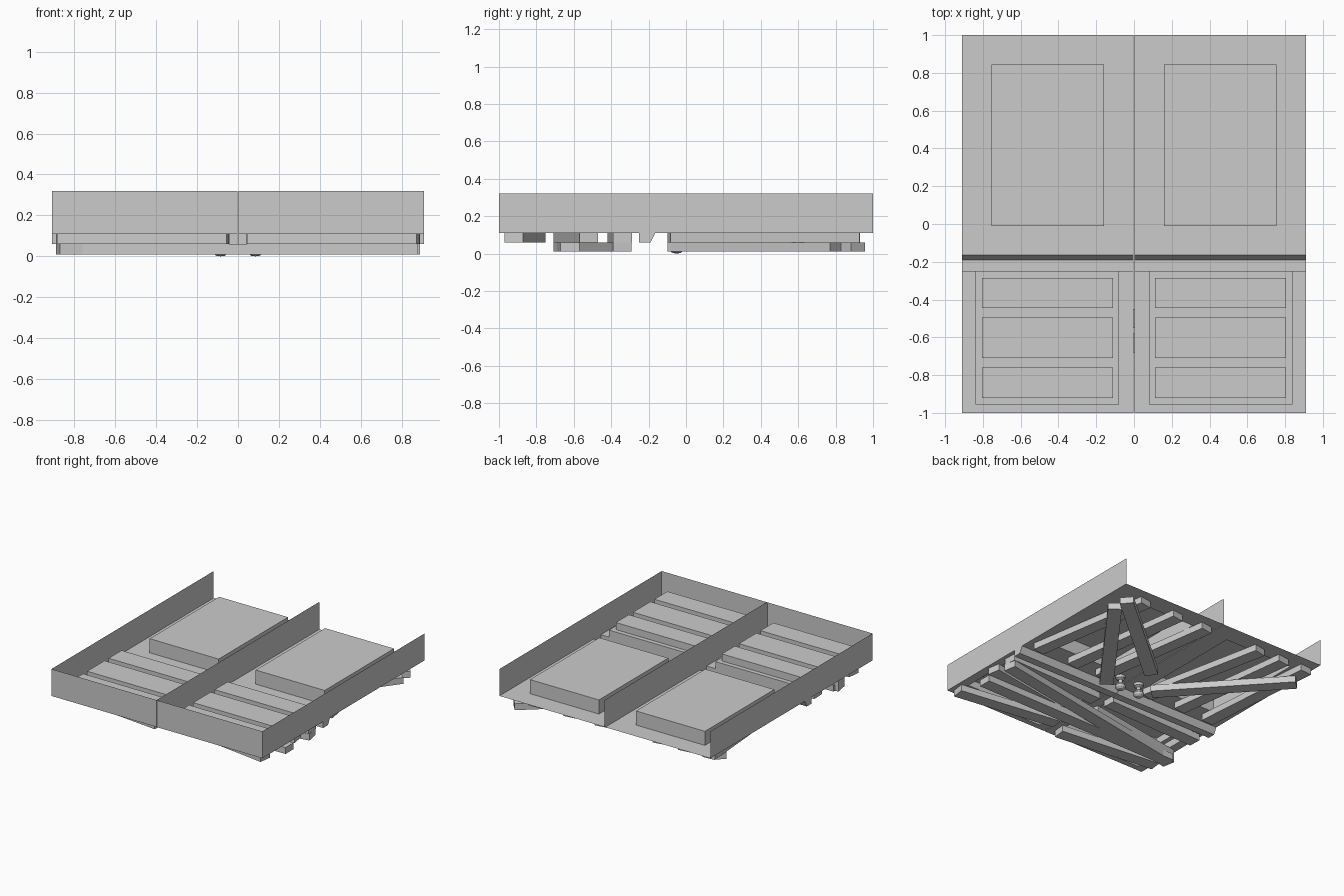
import bpy, bmesh, math

if "Cube" in bpy.data.objects:
    bpy.data.objects.remove(bpy.data.objects["Cube"])

FLOOR, RIM = 0.11, 0.32


def finish(name, bm):
    bmesh.ops.remove_doubles(bm, verts=bm.verts, dist=1e-5)
    bmesh.ops.recalc_face_normals(bm, faces=bm.faces)
    me = bpy.data.meshes.new(name)
    bm.to_mesh(me)
    bm.free()
    ob = bpy.data.objects.new(name, me)
    bpy.context.collection.objects.link(ob)
    return ob


def quad(bm, *pts):
    bm.faces.new([bm.verts.new(p) for p in pts])


# Recess levels of the door sheet; None leaves the gap for the ledge
def level(x, y):
    if -0.25 < y < -0.165:
        return None
    if 0.16 < x < 0.755 and -0.01 < y < 0.845:
        return 0.22
    if 0.08 < x < 0.84 and -0.955 < y < -0.25:
        if 0.11 < x < 0.805 and any(a < y < b for a, b in
                                    ((-0.445, -0.285), (-0.71, -0.495), (-0.92, -0.76))):
            return 0.22
        return 0.165
    return FLOOR


# Door leaf: stepped sheet with side, centre and bottom rims, open at the top edge
def door_leaf(name, sx):
    xs = [0.003, 0.08, 0.11, 0.16, 0.755, 0.805, 0.84, 0.91]
    ys = [-1, -0.955, -0.92, -0.76, -0.71, -0.495, -0.445, -0.285, -0.25,
          -0.165, -0.01, 0.845, 1]
    bm = bmesh.new()

    def cell(i, j):
        if 0 <= i < len(xs) - 1 and 0 <= j < len(ys) - 1:
            return level((xs[i] + xs[i + 1]) / 2, (ys[j] + ys[j + 1]) / 2)
        return None

    for i in range(len(xs) - 1):
        for j in range(len(ys) - 1):
            h = cell(i, j)
            if h is None:
                continue
            x0, x1, y0, y1 = sx * xs[i], sx * xs[i + 1], ys[j], ys[j + 1]
            quad(bm, (x0, y0, h), (x1, y0, h), (x1, y1, h), (x0, y1, h))
            r, b = cell(i + 1, j), cell(i, j + 1)
            if r is not None and r != h:
                quad(bm, (x1, y0, h), (x1, y1, h), (x1, y1, r), (x1, y0, r))
            if ys[j + 1] == -0.25:
                b = FLOOR
            if b is not None and b != h:
                quad(bm, (x0, y1, h), (x1, y1, h), (x1, y1, b), (x0, y1, b))
    for x in (sx * xs[0], sx * xs[-1]):
        quad(bm, (x, -1, FLOOR), (x, 1, FLOOR), (x, 1, RIM), (x, -1, RIM))
    quad(bm, (sx * xs[0], -1, FLOOR), (sx * xs[-1], -1, FLOOR),
         (sx * xs[-1], -1, RIM), (sx * xs[0], -1, RIM))

    # Hollow ledge across the leaf
    prof = [(-0.25, FLOOR), (-0.25, 0.06), (-0.19, 0.06), (-0.165, FLOOR)]
    a, b = sx * xs[0], sx * xs[-1]
    for (y0, z0), (y1, z1) in zip(prof, prof[1:]):
        quad(bm, (a, y0, z0), (b, y0, z0), (b, y1, z1), (a, y1, z1))
    for x in (a, b):
        quad(bm, *[(x, y, z) for y, z in prof])
    return finish(name, bm)


def box(name, centre, size, angle=0):
    bm = bmesh.new()
    bmesh.ops.create_cube(bm, size=1)
    for v in bm.verts:
        v.co = [c * s for c, s in zip(v.co, size)]
    ob = finish(name, bm)
    ob.location = centre
    ob.rotation_euler[2] = angle
    return ob


# Plank between two points in plan, centred at height z
def plank(name, p, q, z, w=0.1):
    dx, dy = q[0] - p[0], q[1] - p[1]
    return box(name, ((p[0] + q[0]) / 2, (p[1] + q[1]) / 2, z),
               (math.hypot(dx, dy), w, 0.05), math.atan2(dy, dx))


# Turned knob under the door face
def knob(name, x, y):
    prof = [(0.0, 0.0), (0.022, 0.003), (0.036, 0.015), (0.04, 0.03), (0.032, 0.046),
            (0.017, 0.057), (0.015, 0.08), (0.034, 0.09), (0.036, 0.11)]
    bm = bmesh.new()
    vs = [bm.verts.new((r, 0, z)) for r, z in prof]
    es = [bm.edges.new(e) for e in zip(vs, vs[1:])]
    bmesh.ops.spin(bm, geom=vs + es, cent=(0, 0, 0), axis=(0, 0, 1),
                   angle=math.tau, steps=12)
    ob = finish(name, bm)
    ob.location = (x, y, 0)


for side, s in (("left", -1), ("right", 1)):
    door_leaf(side + "_door_leaf", s)
    knob(side + "_knob", s * 0.085, -0.05)

# Inner layer: upright boards over the upper panels, level ones over the drawers
inner = [
    ((0.66, 0.92), (0.82, -0.09)), ((0.36, 0.92), (0.50, -0.09)), ((0.09, 0.92), (0.24, -0.09)),
    ((-0.41, 0.92), (-0.20, -0.09)), ((-0.63, 0.92), (-0.50, -0.09)),
    ((-0.84, 0.92), (-0.76, -0.09)),
    ((0.05, -0.80), (0.88, -0.92)), ((0.05, -0.66), (0.88, -0.52)), ((0.05, -0.37), (0.88, -0.34)),
    ((-0.05, -0.90), (-0.88, -0.81)), ((-0.05, -0.52), (-0.88, -0.66)),
    ((-0.05, -0.34), (-0.88, -0.37)),
]
for i, (p, q) in enumerate(inner):
    plank(f"inner_plank_{i + 1}", p, q, 0.085)

# Outer layer: crossing boards
outer = [
    ((0.85, 0.80), (0.20, -0.07)), ((0.84, 0.92), (0.04, 0.24)),
    ((-0.14, 0.03), (-0.85, 0.80)),
    ((0.88, -0.34), (-0.88, -0.66)), ((0.88, -0.62), (-0.86, -0.64)),
]
for i, (p, q) in enumerate(outer):
    plank(f"outer_plank_{i + 1}", p, q, 0.035)
